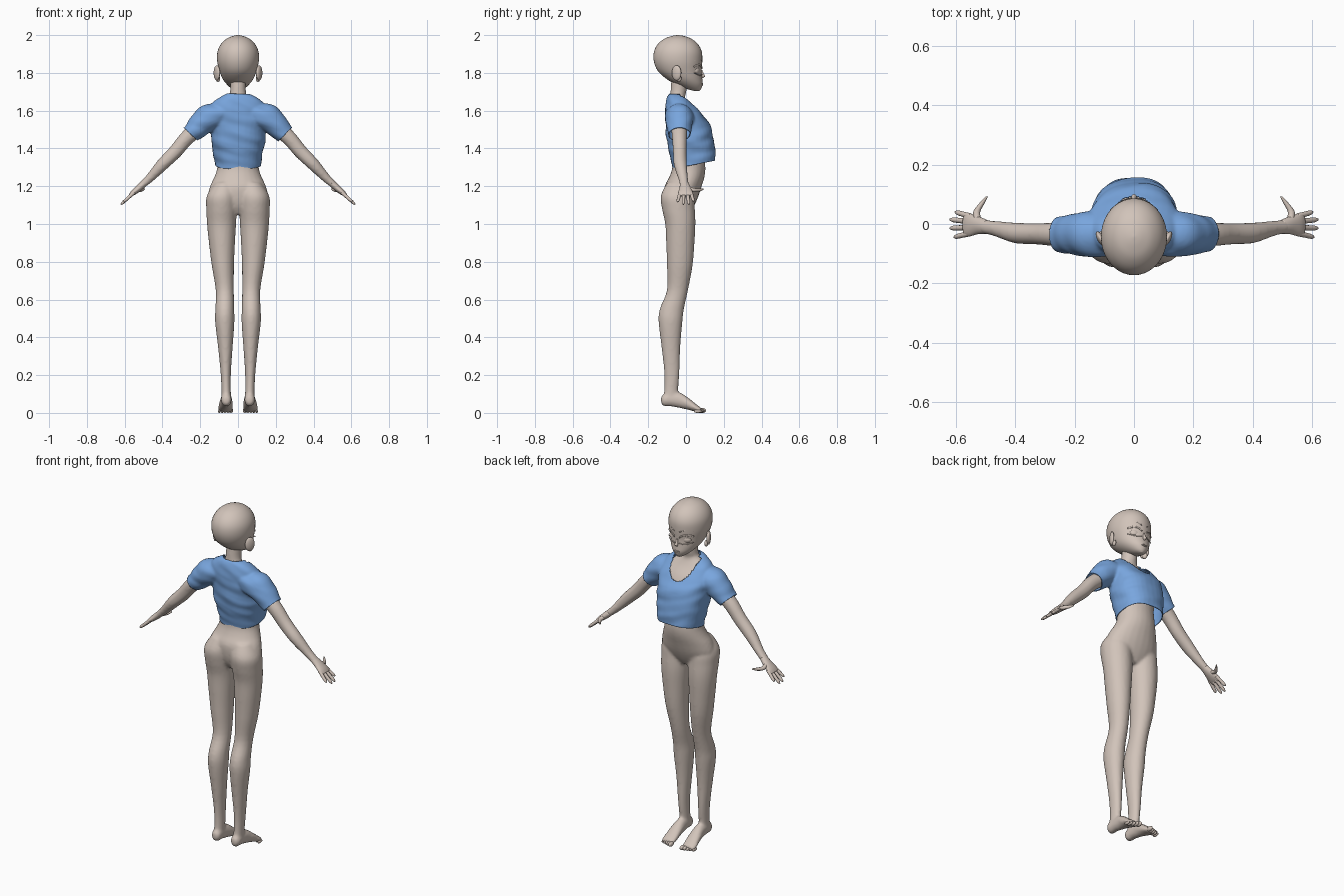
import bpy, bmesh, math
from mathutils import Vector, Matrix, noise

cube = bpy.data.objects.get("Cube")
if cube:
    bpy.data.objects.remove(cube)

X, Y, Z = Vector((1, 0, 0)), Vector((0, 1, 0)), Vector((0, 0, 1))
ARM_UP = Vector((1, 0, 1)).normalized()
BOTH = (1, -1)


def material(name, rgb):
    m = bpy.data.materials.new(name)
    m.use_nodes = True
    m.diffuse_color = (*rgb, 1)
    m.node_tree.nodes["Principled BSDF"].inputs["Base Color"].default_value = (*rgb, 1)
    return m


SKIN = material("skin beige", (0.64, 0.55, 0.49))
BLUE = material("shirt blue", (0.19, 0.38, 0.73))


def smooth_rows(rows, steps):
    """Catmull-Rom interpolation of section rows."""
    out = []
    for i in range(len(rows) - 1):
        a, b, c, d = (rows[min(max(i + k, 0), len(rows) - 1)] for k in (-1, 0, 1, 2))
        for s in range(steps):
            t = s / steps
            out.append([q + 0.5 * t * (r - p + t * (2 * p - 5 * q + 4 * r - w + t * (3 * (q - r) + w - p)))
                        for p, q, r, w in zip(a, b, c, d)])
    return out + [list(rows[-1])]


def loft(bm, rows, u, v, sides=(1,), power=1.0, segs=24, steps=4):
    """Closed tube through rows of (x, y, z, radius along u, radius along v)."""
    for side in sides:
        rings = []
        for x, y, z, ru, rv in smooth_rows(rows, steps):
            ring = []
            for k in range(segs):
                a = math.tau * k / segs
                c, s = math.cos(a), math.sin(a)
                p = (Vector((x, y, z)) + u * math.copysign(abs(c) ** power, c) * ru
                     + v * math.copysign(abs(s) ** power, s) * rv)
                ring.append(bm.verts.new((p.x * side, p.y, p.z)))
            rings.append(ring)
        for r0, r1 in zip(rings, rings[1:]):
            for k in range(segs):
                n = (k + 1) % segs
                bm.faces.new((r0[k], r0[n], r1[n], r1[k]))
        bm.faces.new(rings[0])
        bm.faces.new(rings[-1])


def ball(bm, centre, radii, sides=BOTH, tilt=0.0):
    """Ellipsoid, mirrored, turned about z."""
    for side in sides:
        m = (Matrix.Translation((centre[0] * side, centre[1], centre[2]))
             @ Matrix.Rotation(tilt * side, 4, "Z") @ Matrix.Diagonal((*radii, 1)))
        bmesh.ops.create_uvsphere(bm, u_segments=20, v_segments=12, radius=1, matrix=m)


def finish(bm, name, mat, voxel=0, rounds=6):
    """Make an object; with a voxel size, fuse its parts into one skin."""
    bmesh.ops.recalc_face_normals(bm, faces=bm.faces)
    mesh = bpy.data.meshes.new(name)
    bm.to_mesh(mesh)
    bm.free()
    ob = bpy.data.objects.new(name, mesh)
    bpy.context.collection.objects.link(ob)
    if voxel:
        r = ob.modifiers.new("fuse", "REMESH")
        r.mode, r.voxel_size = "VOXEL", voxel
        s = ob.modifiers.new("soften", "SMOOTH")
        s.factor, s.iterations = 0.5, rounds
        dg = bpy.context.evaluated_depsgraph_get()
        ob.data = bpy.data.meshes.new_from_object(ob.evaluated_get(dg))
        ob.modifiers.clear()
    ob.data.materials.clear()
    ob.data.materials.append(mat)
    ob.data.shade_smooth()
    return ob


# Body: trunk with neck, legs, feet and arms fused together
body = bmesh.new()
trunk = [(1.05, -.03, .05, .045), (1.09, -.03, .13, .07), (1.14, -.025, .16, .088),
         (1.2, -.015, .148, .098), (1.25, .005, .125, .093), (1.3, .015, .11, .088),
         (1.38, .01, .108, .085), (1.46, .01, .12, .09), (1.52, -.005, .13, .095),
         (1.58, -.02, .14, .08), (1.63, -.038, .11, .055), (1.67, -.045, .055, .04),
         (1.7, -.04, .042, .042), (1.77, -.035, .043, .043)]
loft(body, [(0, y, z, a, b) for z, y, a, b in trunk], X, Y)
leg = [(1.22, .07, -.05, .05, .05), (1.15, .085, -.047, .08, .086), (1.08, .087, -.04, .081, .087),
       (1.0, .087, -.03, .077, .08), (.9, .085, -.03, .069, .075), (.78, .08, -.033, .059, .068),
       (.65, .07, -.045, .048, .056), (.55, .07, -.075, .05, .064), (.48, .07, -.082, .051, .063),
       (.35, .067, -.08, .039, .05), (.22, .065, -.075, .028, .041), (.13, .063, -.078, .025, .037),
       (.06, .062, -.085, .026, .038)]
loft(body, [(x, y, z, a, b) for z, x, y, a, b in leg], X, Y, BOTH)
foot = [(-.132, .062, .068, .014, .018), (-.115, .062, .068, .027, .033), (-.08, .062, .072, .028, .038),
        (-.03, .062, .066, .031, .041), (.02, .064, .044, .038, .03), (.06, .066, .022, .041, .019),
        (.08, .066, .016, .037, .014)]
loft(body, [(x, y, z, a, b) for y, x, z, a, b in foot], X, Z, BOTH)
arm = [(.1, -.035, 1.58, .05, .05), (.25, -.035, 1.475, .041, .041), (.33, -.033, 1.385, .036, .037),
       (.4, -.03, 1.315, .035, .033), (.47, -.015, 1.24, .026, .023), (.515, -.007, 1.2, .025, .018)]
loft(body, arm, Y, ARM_UP, BOTH)
finish(body, "body", SKIN, 0.008)

# Hands: palm, four fingers and a thumb
hands = bmesh.new()
loft(hands, [(.495, -.01, 1.217, .023, .018), (.525, -.004, 1.19, .03, .018),
             (.555, -.003, 1.165, .039, .014), (.572, -.003, 1.15, .036, .008)], Y, ARM_UP, BOTH)
for y0, tip_x, y1 in ((.026, .602, .04), (.008, .62, .015), (-.012, .62, -.014), (-.031, .606, -.044)):
    tip = Vector((tip_x, y1, 1.165 - (tip_x - .555) * .95))
    base = Vector((.55, y0, 1.167))
    row = [(*base.lerp(tip, t), r, r) for t, r in ((0, .01), (.5, .009), (.85, .008), (1, .003))]
    loft(hands, row, Y, ARM_UP, BOTH, segs=10)
loft(hands, [(.525, .01, 1.19, .012, .012), (.53, .04, 1.18, .012, .011),
             (.512, .07, 1.18, .009, .009), (.496, .092, 1.185, .004, .004)], X, Z, BOTH, segs=10)
finish(hands, "hands", SKIN)

# Toes
toes = bmesh.new()
for i in range(5):
    size = .013 - .0015 * min(i, 3)
    ball(toes, (.037 + i * .0155, .086 - .006 * i, size), (size * .85, .021, size))
finish(toes, "toes", SKIN)

# Head
head = bmesh.new()
skull = [(1.704, .058, .01, .012), (1.715, .042, .032, .038), (1.74, .016, .06, .072),
         (1.77, -.01, .082, .096), (1.81, -.033, .098, .116), (1.86, -.042, .11, .128),
         (1.91, -.043, .109, .127), (1.95, -.043, .092, .108), (1.98, -.043, .062, .073),
         (1.995, -.043, .028, .033), (2.0, -.043, .003, .003)]
loft(head, [(0, y, z, a, b) for z, y, a, b in skull], X, Y, segs=40)
finish(head, "head", SKIN)

# Ears, each an outer shell with a lobe
ears = bmesh.new()
ball(ears, (.112, -.05, 1.8), (.012, .028, .04), tilt=-.5)
ball(ears, (.106, -.038, 1.77), (.011, .015, .018), tilt=-.4)
finish(ears, "ears", SKIN)

# Face: eyes, upper and lower lids, brows, nose and lips
face = bmesh.new()
ball(face, (.045, .056, 1.812), (.026, .016, .021), tilt=-.45)
for z, lift, r in ((1.826, .012, .005), (1.792, -.008, .003), (1.858, .008, .003)):
    lid = []
    for i in range(7):
        t = i / 6
        x = .016 + .064 * t
        lid.append((x, .086 - 6.5 * x * x, z + lift * math.sin(math.pi * t) + .008 * t, r * .8, r))
    loft(face, lid, Y, Z, BOTH, segs=8, steps=2)
loft(face, [(0, .082, 1.815, .004, .004), (0, .086, 1.795, .007, .008),
            (0, .09, 1.782, .009, .011), (0, .085, 1.772, .004, .004)], X, Y, segs=12)
for z in (1.744, 1.737):
    ball(face, (0, .084, z), (.018, .007, .004), sides=(1,))
finish(face, "face", SKIN)

# Shirt: loose torso and short sleeves fused, then opened at hem, cuffs and neck
shirt = bmesh.new()
torso = [(1.23, .055, .112, .118), (1.3, .045, .119, .115), (1.38, .034, .131, .121),
         (1.45, .022, .143, .124), (1.52, .01, .147, .118), (1.58, -.01, .156, .1),
         (1.63, -.03, .142, .077), (1.67, -.045, .092, .053), (1.688, -.05, .055, .038)]
loft(shirt, [(0, y, z, a, b) for z, y, a, b in torso], X, Y, power=.85, segs=32)
sleeve = [(.05, -.04, 1.6, .06, .055), (.13, -.035, 1.575, .076, .077), (.19, -.035, 1.535, .069, .067),
          (.25, -.035, 1.475, .058, .05), (.29, -.035, 1.435, .055, .048)]
loft(shirt, sleeve, Y, ARM_UP, BOTH)
shirt_ob = finish(shirt, "shirt", BLUE, 0.007, 4)

bm = bmesh.new()
bm.from_mesh(shirt_ob.data)


def trim(keep, point, normal):
    faces = [f for f in bm.faces if keep(f.calc_center_median())]
    geom = faces + list({e for f in faces for e in f.edges}) + list({v for f in faces for v in f.verts})
    bmesh.ops.bisect_plane(bm, geom=geom, plane_co=point, plane_no=normal, clear_outer=True)


trim(lambda c: abs(c.x) < .18 and c.z < 1.42, (0, 0, 1.305), (0, .2, -1))
for side in BOTH:
    trim(lambda c: c.x * side > .18, (side * .25, -.035, 1.475), (side, 0, -1))


def in_neck(c):
    scoop = c.y > -.03 and (c.x / .078) ** 2 + ((c.z - 1.675) / .105) ** 2 < 1
    return scoop or (c.z > 1.64 and math.hypot(c.x / .06, (c.y + .04) / .046) < 1)


bmesh.ops.delete(bm, geom=[f for f in bm.faces if in_neck(f.calc_center_median())], context="FACES")
# Cloth folds, running mostly sideways
bm.normal_update()
for v in bm.verts:
    p = Vector((v.co.x * 9, v.co.y * 9, v.co.z * 22 + v.co.x * 6))
    v.co += v.normal * (.0055 * noise.noise(p) + .001)
bm.to_mesh(shirt_ob.data)
bm.free()
shirt_ob.data.shade_smooth()
cloth = shirt_ob.modifiers.new("cloth", "SOLIDIFY")
cloth.thickness = 0.004
